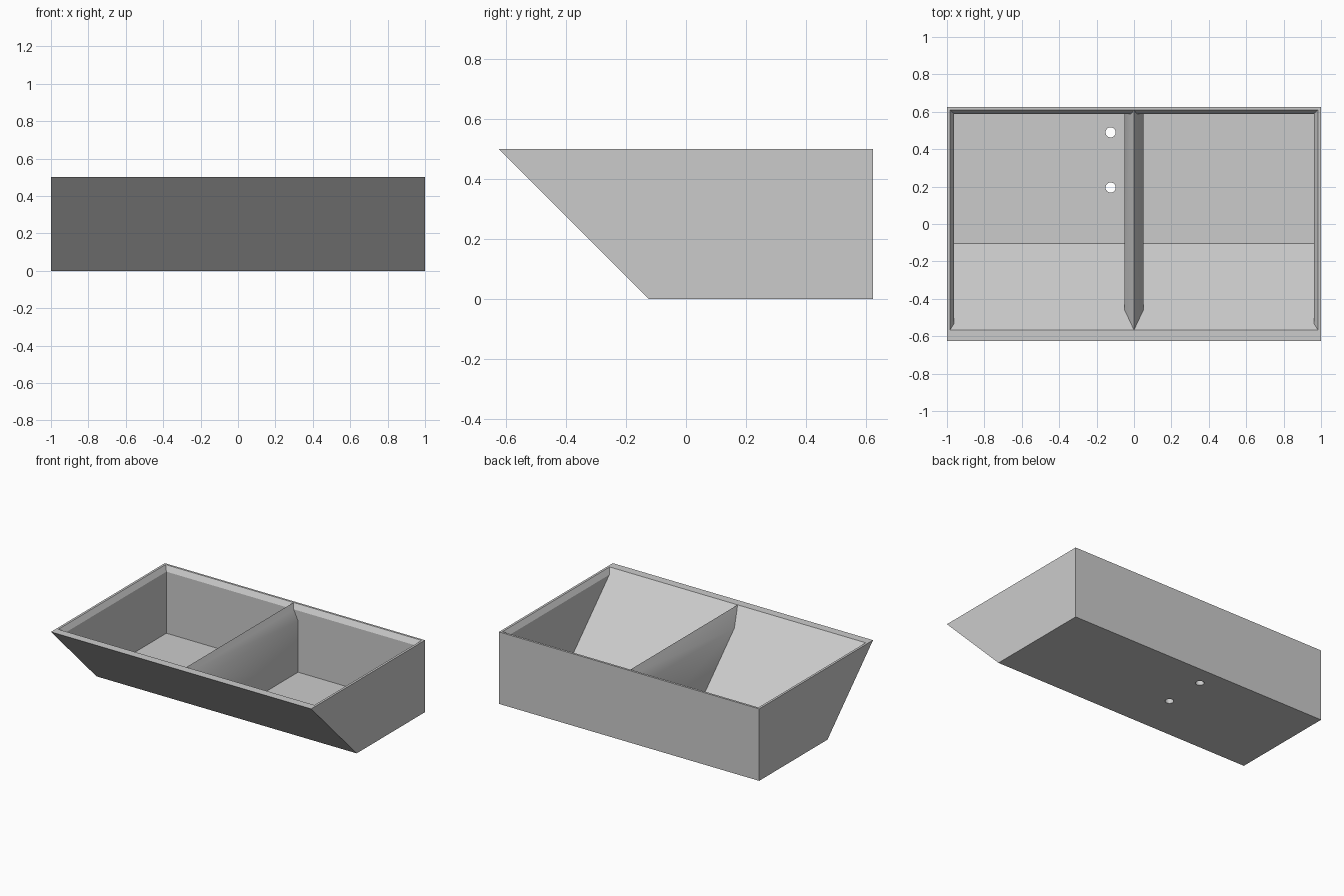
import bpy
import bmesh
import math

default = bpy.data.objects.get("Cube")
if default:
    bpy.data.objects.remove(default, do_unlink=True)

grey = bpy.data.materials.new("light grey")
grey.use_nodes = True
colour = (0.6, 0.6, 0.6, 1)
grey.diffuse_color = colour
grey.node_tree.nodes["Principled BSDF"].inputs["Base Color"].default_value = colour


def loft(name, rings):
    """Solid through a stack of matching point rings."""
    bm = bmesh.new()
    loops = [[bm.verts.new(p) for p in ring] for ring in rings]
    n = len(loops[0])
    for low, high in zip(loops, loops[1:]):
        for i in range(n):
            j = (i + 1) % n
            bm.faces.new((low[i], low[j], high[j], high[i]))
    bm.faces.new(loops[0][::-1])
    bm.faces.new(loops[-1])
    bmesh.ops.recalc_face_normals(bm, faces=bm.faces)
    mesh = bpy.data.meshes.new(name)
    bm.to_mesh(mesh)
    bm.free()
    mesh.materials.append(grey)
    obj = bpy.data.objects.new(name, mesh)
    bpy.context.collection.objects.link(obj)
    return obj


def rect(z, half, front, back):
    return [(-half, front, z), (half, front, z), (half, back, z), (-half, back, z)]


def cut(target, cutter):
    """Subtract the cutter, then remove it."""
    bpy.ops.object.select_all(action='DESELECT')
    target.select_set(True)
    bpy.context.view_layer.objects.active = target
    mod = target.modifiers.new("cut", 'BOOLEAN')
    mod.operation = 'DIFFERENCE'
    mod.solver = 'EXACT'
    mod.object = cutter
    bpy.ops.object.modifier_apply(modifier=mod.name)
    bpy.data.objects.remove(cutter, do_unlink=True)


# Outer body with a sloping front
height = 0.5
tray = loft("divided_tray", [rect(0, 1, -0.125, 0.625),
                             rect(height, 1, -0.625, 0.625)])

# Cavity with a flared rim on the back and sides, parallel to the sloping front
floor, shoulder, flare = 0.0375, 0.465, 0.022
slope = lambda z: -0.067 - z
cavity = loft("cavity_cutter", [
    rect(floor, 0.962, slope(floor), 0.588),
    rect(shoulder, 0.962, slope(shoulder), 0.588),
    rect(height, 0.962 + flare, slope(height), 0.588 + flare),
    rect(height + 0.035, 0.962 + 2 * flare, slope(height + 0.035), 0.588 + 2 * flare)])

# Peaked central divider, left standing in the cavity
profile = [(-0.05, -0.1), (0.05, -0.1), (0.05, 0.393), (0, height), (-0.05, 0.393)]
divider = loft("divider_shape", [[(x, y, z) for x, z in profile] for y in (-0.9, 0.9)])
cut(cavity, divider)
cut(tray, cavity)

# Two drain holes beside the divider
for y in (0.195, 0.49):
    circle = [(0.027 * math.cos(a * math.tau / 32), 0.027 * math.sin(a * math.tau / 32))
              for a in range(32)]
    hole = loft("hole_cutter", [[(cx - 0.125, cy + y, z) for cx, cy in circle]
                                for z in (-0.1, 0.1)])
    cut(tray, hole)

tray.select_set(True)
bpy.context.view_layer.objects.active = tray
bpy.ops.object.shade_smooth_by_angle(angle=math.radians(30))
